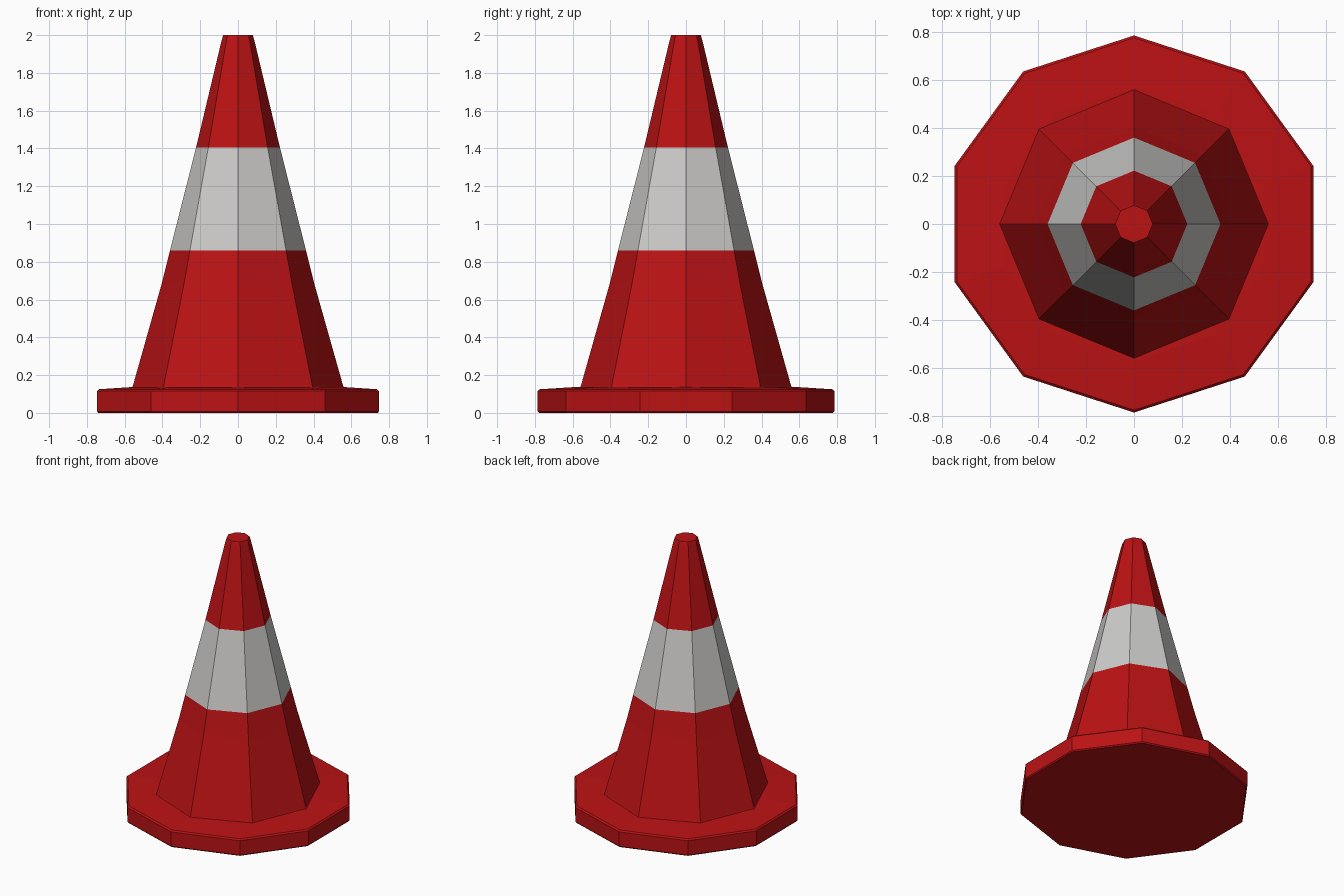
import bpy, bmesh, math

if "Cube" in bpy.data.objects:
    bpy.data.objects.remove(bpy.data.objects["Cube"])


def material(name, rgb):
    m = bpy.data.materials.new(name)
    m.diffuse_color = (*rgb, 1)
    m.use_nodes = True
    m.node_tree.nodes["Principled BSDF"].inputs["Base Color"].default_value = m.diffuse_color
    return m


red = material("cone red", (0.5, 0.006, 0.007))
white = material("reflective white", (0.6, 0.595, 0.58))


def lathe(name, sides, start, profile, materials, stripe=None):
    """Closed faceted solid from (radius, z) rings; faces inside the stripe heights get slot 1."""
    bm = bmesh.new()
    rings = []
    for r, z in profile:
        angles = [start + math.tau * i / sides for i in range(sides)]
        rings.append([bm.verts.new((r * math.cos(a), r * math.sin(a), z)) for a in angles])
    bm.faces.new(rings[0][::-1])
    bm.faces.new(rings[-1])
    for low, high in zip(rings, rings[1:]):
        for i in range(sides):
            j = (i + 1) % sides
            bm.faces.new((low[i], low[j], high[j], high[i]))
    if stripe:
        for f in bm.faces:
            if stripe[0] < f.calc_center_median().z < stripe[1]:
                f.material_index = 1
    mesh = bpy.data.meshes.new(name)
    bm.to_mesh(mesh)
    bm.free()
    for m in materials:
        mesh.materials.append(m)
    obj = bpy.data.objects.new(name, mesh)
    bpy.context.collection.objects.link(obj)
    return obj


# Ten-sided foot with a softened rim and gently sloped top
lathe("base_plate", 10, math.pi / 2,
      [(0.778, 0), (0.785, 0.008), (0.785, 0.115), (0.775, 0.125), (0.57, 0.138)], [red])

# Eight-sided, slightly concave cone with one white band
lathe("cone_body", 8, 0,
      [(0.565, 0.125), (0.556, 0.145), (0.405, 0.68), (0.36, 0.86), (0.222, 1.405),
       (0.086, 1.975), (0.078, 2.0)], [red, white], (0.87, 1.4))
